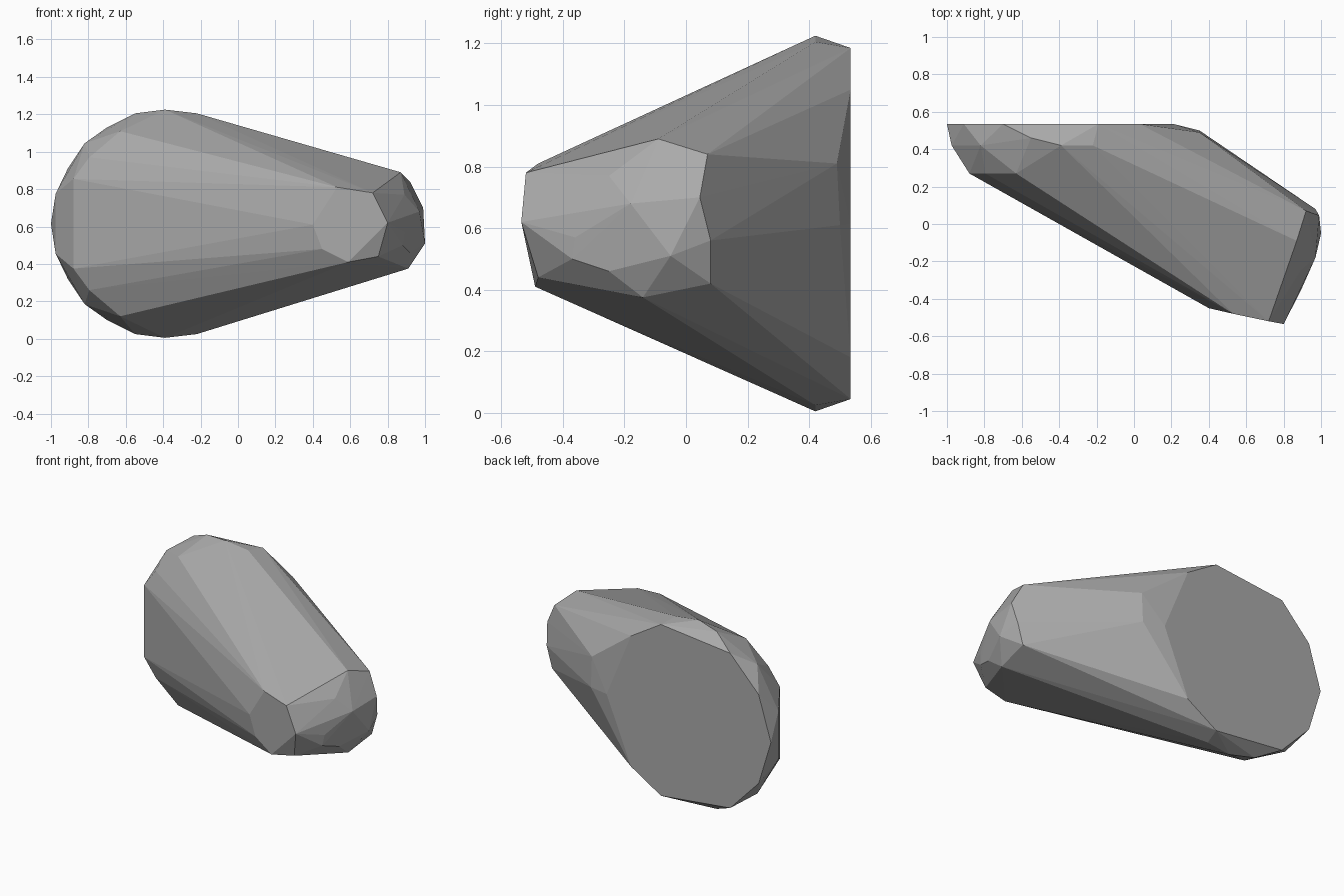
import bpy
import bmesh

default_cube = bpy.data.objects.get("Cube")
if default_cube:
    bpy.data.objects.remove(default_cube, do_unlink=True)

MIDDLE = 0.615  # height of the horizontal symmetry plane


def flat_material(name, colour):
    material = bpy.data.materials.new(name)
    material.use_nodes = True
    material.diffuse_color = colour
    shader = material.node_tree.nodes["Principled BSDF"]
    shader.inputs["Base Color"].default_value = colour
    shader.inputs["Roughness"].default_value = 0.8
    return material


def mirrored(points):
    """Points given as x, y, distance from the middle plane, above and below."""
    return [(x, y, MIDDLE + side * h) for x, y, h in points for side in (1, -1)]


def hull_object(name, points, material):
    """Wrap the corner points in a flat-faceted convex skin."""
    mesh = bpy.data.meshes.new(name)
    bm = bmesh.new()
    for point in points:
        bm.verts.new(point)
    result = bmesh.ops.convex_hull(bm, input=bm.verts[:])
    loose = {v for v in result["geom_interior"] if isinstance(v, bmesh.types.BMVert)}
    loose.update(v for v in bm.verts if not v.link_faces)
    bmesh.ops.delete(bm, geom=list(loose), context="VERTS")
    bmesh.ops.dissolve_limit(bm, angle_limit=0.01, verts=bm.verts[:], edges=bm.edges[:])
    bmesh.ops.recalc_face_normals(bm, faces=bm.faces[:])
    bm.to_mesh(mesh)
    bm.free()
    mesh.materials.append(material)
    part = bpy.data.objects.new(name, mesh)
    bpy.context.collection.objects.link(part)
    return part


# Flat back face of the wide end
BACK = 0.535
back_outline = [(0.21, 0), (0.03, 0.435), (-0.19, 0.57), (-0.7, 0.515),
                (-0.91, 0.295), (-1, 0)]
back_ring = mirrored([(x, BACK, h) for x, h in back_outline])

# Widest girth of the wide end, and the bevel ring in front of it
girth = mirrored([(-0.22, 0.42, 0.59), (-0.39, 0.42, 0.61), (-0.55, 0.46, 0.59),
                  (-0.82, 0.42, 0.43), (-0.975, 0.42, 0.16)])
front_bevel = mirrored([(-0.88, 0.27, 0.24), (-0.795, 0.27, 0.355),
                        (-0.63, 0.27, 0.495)])

# Small chamfer beside the back face
back_chamfer = [(0.35, 0.49, 0.81), (0.35, 0.5, 0.61)]

# Front facet of the narrow end
tip_front = [(0.8, -0.535, 0.62), (0.72, -0.52, 0.78), (0.53, -0.48, 0.81),
             (0.4, -0.45, 0.61), (0.45, -0.46, 0.48), (0.59, -0.49, 0.41),
             (0.75, -0.48, 0.44)]

# Rounded outer side of the narrow end
tip_side = [(0.87, -0.09, 0.89), (0.92, 0.07, 0.84), (0.99, 0.045, 0.7),
            (0.97, 0.08, 0.56), (0.93, 0.08, 0.42), (1, -0.05, 0.51),
            (0.91, -0.14, 0.375), (0.92, -0.25, 0.46), (0.88, -0.37, 0.5),
            (0.89, -0.36, 0.57), (0.97, -0.18, 0.68), (0.89, -0.25, 0.77)]

stone_grey = flat_material("stone_grey", (0.4, 0.4, 0.4, 1))
hull_object("faceted_rock",
            back_ring + girth + front_bevel + back_chamfer + tip_front + tip_side,
            stone_grey)
